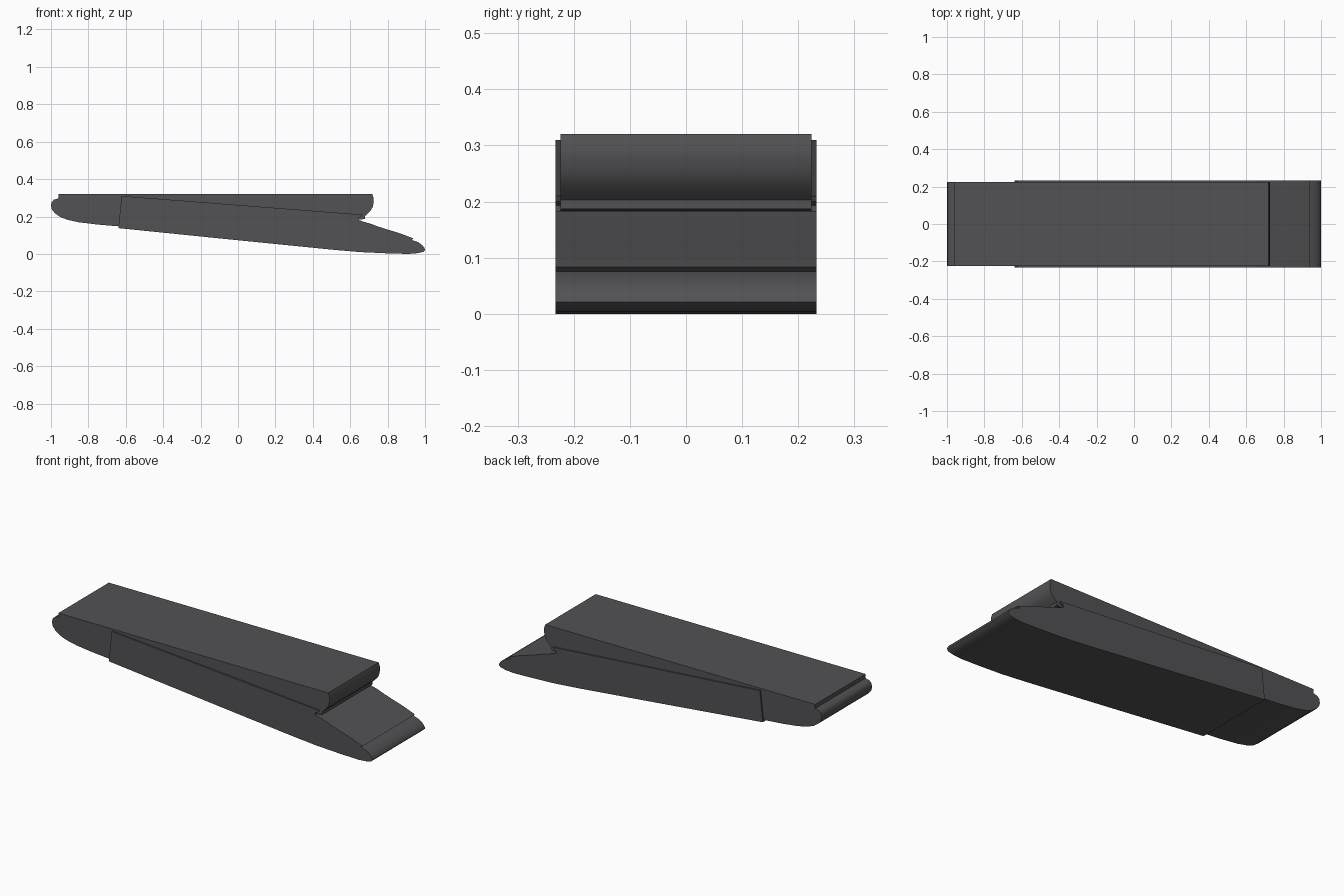
import bpy, bmesh, math

cube = bpy.data.objects.get("Cube")
if cube:
    bpy.data.objects.remove(cube)

# Single dark grey finish
grey = bpy.data.materials.new("dark_grey")
grey.use_nodes = True
colour = (0.085, 0.085, 0.09, 1)
grey.diffuse_color = colour
grey.node_tree.nodes["Principled BSDF"].inputs["Base Color"].default_value = colour


def extrude_profile(name, profile, half_width):
    """Side profile in x and z, extruded evenly about y = 0."""
    bm = bmesh.new()
    face = bm.faces.new([bm.verts.new((x, -half_width, z)) for x, z in profile])
    solid = bmesh.ops.extrude_face_region(bm, geom=[face])
    moved = [v for v in solid["geom"] if isinstance(v, bmesh.types.BMVert)]
    bmesh.ops.translate(bm, verts=moved, vec=(0, 2 * half_width, 0))
    bmesh.ops.recalc_face_normals(bm, faces=bm.faces)
    mesh = bpy.data.meshes.new(name)
    bm.to_mesh(mesh)
    bm.free()
    mesh.materials.append(grey)
    obj = bpy.data.objects.new(name, mesh)
    bpy.context.collection.objects.link(obj)
    bpy.ops.object.select_all(action="DESELECT")
    obj.select_set(True)
    bpy.context.view_layer.objects.active = obj
    bpy.ops.object.shade_smooth_by_angle(angle=math.radians(32))


# Wedge body: flat top, rounded nose and hooked, curled rear end
extrude_profile("upper_body", [
    (-0.96, 0.32), (0.718, 0.32), (0.725, 0.30), (0.726, 0.28), (0.72, 0.25),
    (0.708, 0.23), (0.69, 0.212), (0.68, 0.203), (0.68, 0.187), (0.645, 0.183),
    (0.60, 0.16), (-0.60, 0.16), (-0.645, 0.148), (-0.75, 0.157),
    (-0.85, 0.169), (-0.91, 0.182), (-0.95, 0.197), (-0.98, 0.218),
    (-0.995, 0.238), (-1.0, 0.258), (-0.996, 0.278), (-0.985, 0.29),
    (-0.96, 0.297)], 0.224)

# Slightly wider lower shell with a stepped, tapered tail
extrude_profile("lower_shell", [
    (-0.64, 0.138), (-0.622, 0.31), (0.665, 0.21), (0.66, 0.2), (0.645, 0.193),
    (0.645, 0.182), (0.665, 0.174), (0.71, 0.161), (0.75, 0.146), (0.80, 0.13),
    (0.86, 0.112), (0.938, 0.083), (0.928, 0.075), (0.965, 0.062),
    (0.985, 0.047), (0.997, 0.032), (1.0, 0.021), (0.99, 0.011), (0.96, 0.004),
    (0.91, 0.0), (0.80, 0.003), (0.65, 0.01), (0.50, 0.023), (0, 0.073)], 0.233)
